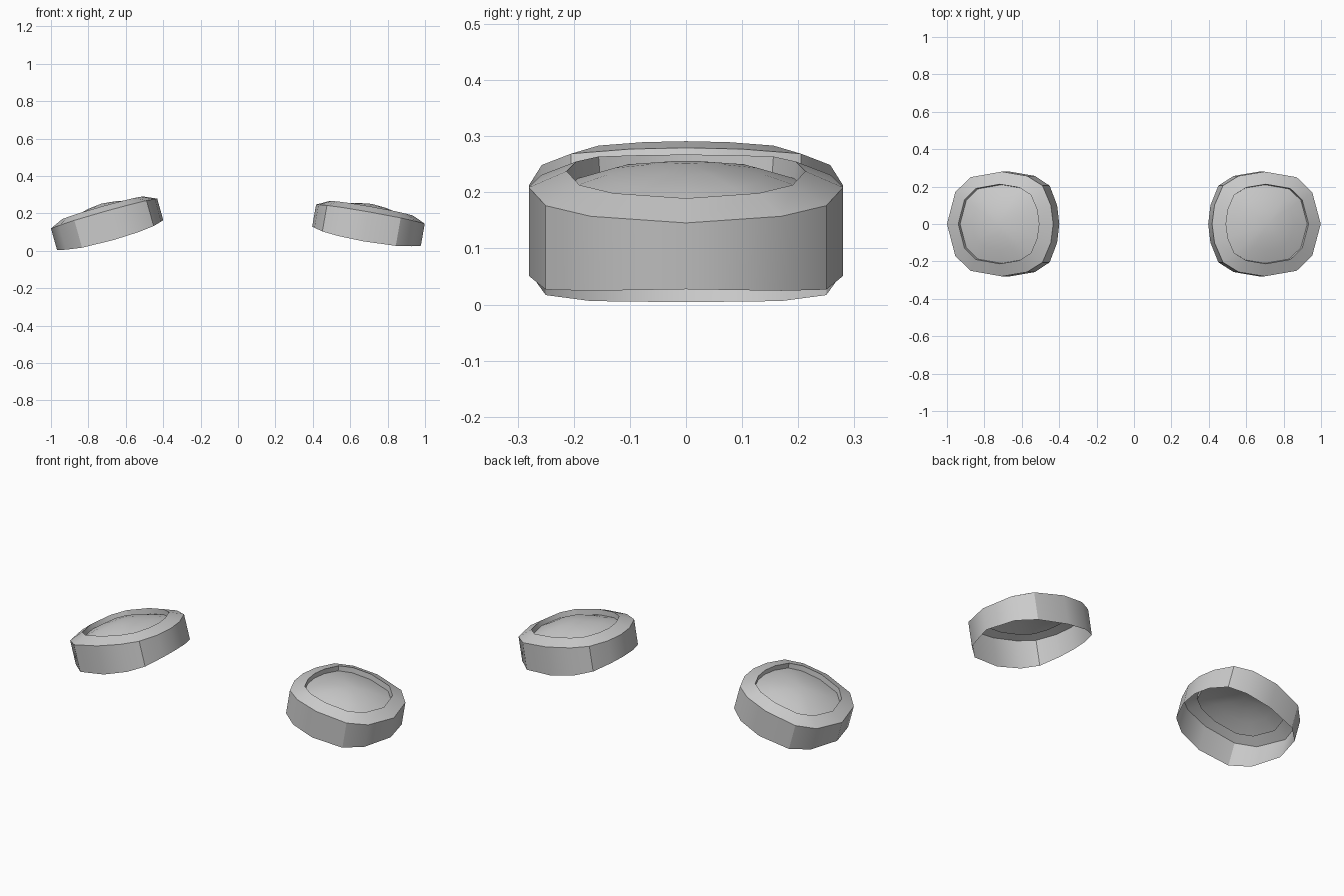
import bpy, bmesh
from math import radians

cube = bpy.data.objects.get("Cube")
if cube:
    bpy.data.objects.remove(cube)

grey = bpy.data.materials.new("plain grey")
grey.use_nodes = True
colour = (0.6, 0.6, 0.6, 1)
grey.diffuse_color = colour
grey.node_tree.nodes["Principled BSDF"].inputs["Base Color"].default_value = colour

# Rounded-square outline, half of it; u points to the outer side
HALF = [(0.297, 0), (0.25, 0.17), (0.165, 0.25), (-0.01, 0.28),
        (-0.15, 0.257), (-0.235, 0.205), (-0.28, 0.1), (-0.293, 0)]
OUTLINE = HALF + [(u, -v) for u, v in HALF[-2:0:-1]]

# Rings from the open bottom to the dome: scale, height, bow at front and back
RINGS = [(1, -0.12, -0.03), (1, 0, 0.01), (0.76, 0.032, 0.008),
         (0.75, 0.005, 0.004), (0.5, 0.032, 0.002), (0.25, 0.047, 0)]
DOME_TOP = 0.055


def domed_cap(name, side, location, tilt):
    bm = bmesh.new()
    rings = []
    for scale, height, bow in RINGS:
        rings.append([bm.verts.new((side * u * scale, v * scale,
                                    height + bow * (v / 0.28) ** 2))
                      for u, v in OUTLINE])
    top = bm.verts.new((0, 0, DOME_TOP))
    n = len(OUTLINE)
    for i in range(n):
        j = (i + 1) % n
        for low, high in zip(rings, rings[1:]):
            bm.faces.new((low[i], low[j], high[j], high[i]))
        bm.faces.new((rings[-1][i], rings[-1][j], top))
    if side < 0:
        bmesh.ops.reverse_faces(bm, faces=bm.faces[:])
    mesh = bpy.data.meshes.new(name)
    bm.to_mesh(mesh)
    bm.free()
    mesh.materials.append(grey)
    obj = bpy.data.objects.new(name, mesh)
    bpy.context.collection.objects.link(obj)
    obj.location = location
    obj.rotation_euler.y = side * radians(tilt)
    bpy.ops.object.select_all(action='DESELECT')
    obj.select_set(True)
    bpy.context.view_layer.objects.active = obj
    bpy.ops.object.shade_smooth_by_angle(angle=radians(32))


# The two caps lean outwards by different amounts
domed_cap("left_cap", 1, (0.706, 0, 0.197), 10)
domed_cap("right_cap", -1, (-0.714, 0, 0.2), 15.7)
